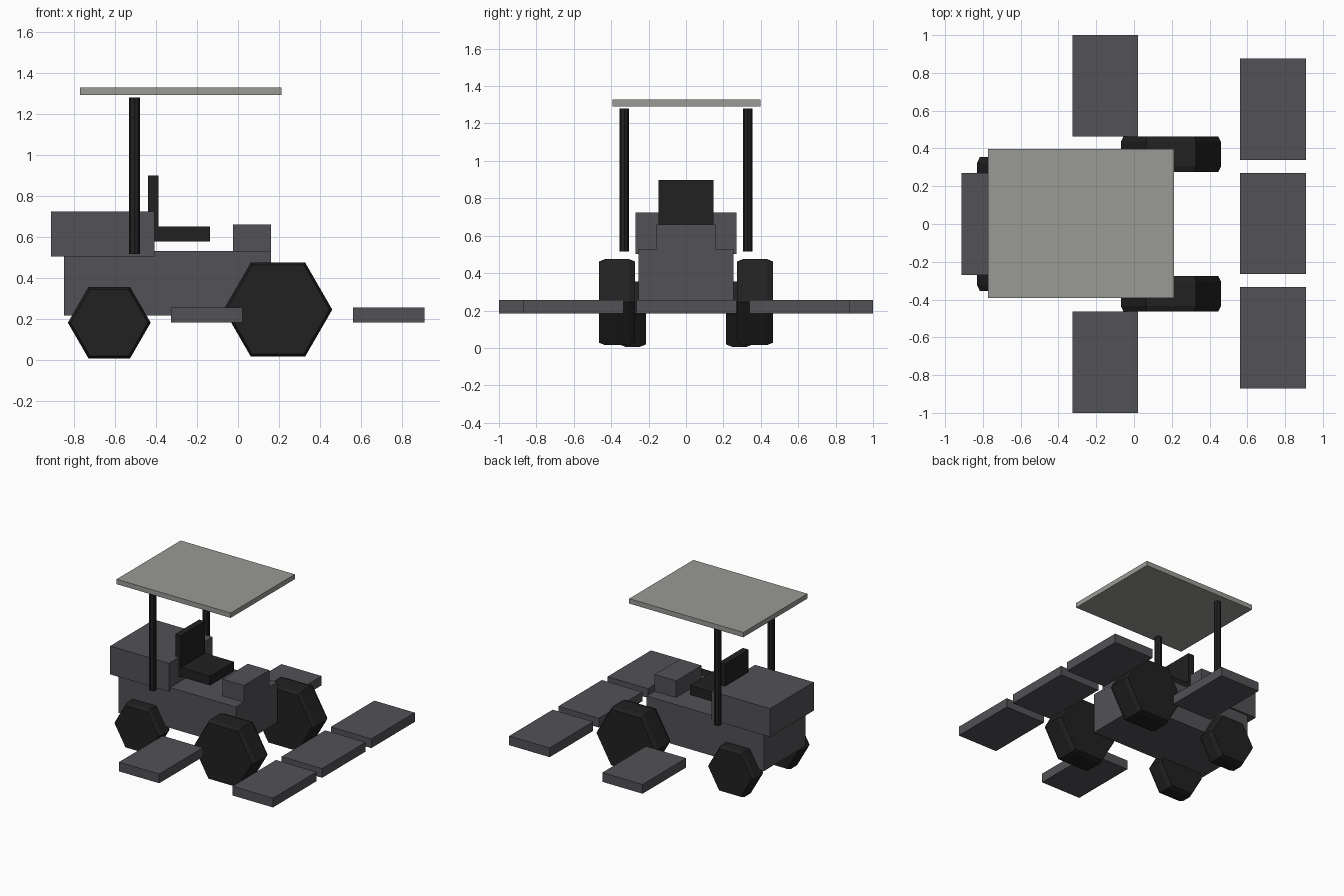
import bpy
import bmesh
from math import cos, sin, tau

cube = bpy.data.objects.get("Cube")
if cube:
    bpy.data.objects.remove(cube, do_unlink=True)


def material(name, rgb):
    mat = bpy.data.materials.new(name)
    mat.use_nodes = True
    mat.diffuse_color = (*rgb, 1)
    mat.node_tree.nodes["Principled BSDF"].inputs["Base Color"].default_value = (*rgb, 1)
    return mat


paint = material("slate grey paint", (0.084, 0.082, 0.093))
black = material("black rubber", (0.015, 0.015, 0.015))
light = material("light grey canopy", (0.32, 0.32, 0.30))


def finish(name, bm, mat):
    bmesh.ops.recalc_face_normals(bm, faces=bm.faces)
    mesh = bpy.data.meshes.new(name)
    bm.to_mesh(mesh)
    bm.free()
    mesh.materials.append(mat)
    obj = bpy.data.objects.new(name, mesh)
    bpy.context.collection.objects.link(obj)
    return obj


def box(name, x, y, z, mat):
    """Box from (min, max) ranges on each axis."""
    bm = bmesh.new()
    bmesh.ops.create_cube(bm, size=1)
    for v in bm.verts:
        v.co = [sum(r) / 2 + c * (r[1] - r[0]) for r, c in zip((x, y, z), v.co)]
    return finish(name, bm, mat)


def wheel(name, x, y, z, radius, width):
    """Six-sided wheel with chamfered rims, axle along y."""
    bm = bmesh.new()
    half, chamfer, inset = width / 2, 0.03, 0.014
    profile = [(-half, radius - inset), (chamfer - half, radius),
               (half - chamfer, radius), (half, radius - inset)]
    rings = [[bm.verts.new((x + r * cos(tau * i / 6), y + d, z + r * sin(tau * i / 6)))
              for i in range(6)] for d, r in profile]
    for a, b in zip(rings, rings[1:]):
        for i in range(6):
            j = (i + 1) % 6
            bm.faces.new((a[i], a[j], b[j], b[i]))
    bm.faces.new(rings[0])
    bm.faces.new(rings[-1])
    return finish(name, bm, black)


def post(name, x, y, bottom, top, radius):
    bm = bmesh.new()
    bmesh.ops.create_cone(bm, cap_ends=True, segments=8, radius1=radius,
                          radius2=radius, depth=top - bottom)
    bmesh.ops.translate(bm, verts=bm.verts, vec=(x, y, (top + bottom) / 2))
    return finish(name, bm, black)


# Chassis, engine cover and steering console
box("chassis", (-0.85, 0.16), (-0.255, 0.255), (0.215, 0.53), paint)
box("engine_cover", (-0.913, -0.407), (-0.27, 0.27), (0.503, 0.724), paint)
box("console", (-0.025, 0.161), (-0.157, 0.157), (0.52, 0.66), paint)

# Seat
box("seat", (-0.41, -0.137), (-0.147, 0.147), (0.577, 0.65), black)
box("seat_back", (-0.438, -0.388), (-0.147, 0.147), (0.577, 0.898), black)

# Canopy
box("canopy", (-0.772, 0.212), (-0.393, 0.397), (1.291, 1.329), light)

# Paired wheels, posts and side decks
for side, s in (("left", 1), ("right", -1)):
    wheel(f"{side}_large_wheel", 0.195, s * 0.369, 0.245, 0.265, 0.19)
    wheel(f"{side}_small_wheel", -0.628, s * 0.285, 0.181, 0.202, 0.14)
    post(f"{side}_canopy_post", -0.505, s * 0.33, 0.515, 1.28, 0.026)
    box(f"{side}_side_deck", (-0.326, 0.021),
        sorted((s * 0.463, s * 1.0)), (0.183, 0.255), paint)

# Row of mower decks ahead of the large wheels
for name, y in (("right", -0.602), ("centre", 0.003), ("left", 0.608)):
    box(f"{name}_mower_deck", (0.562, 0.911), (y - 0.268, y + 0.268), (0.183, 0.255), paint)
